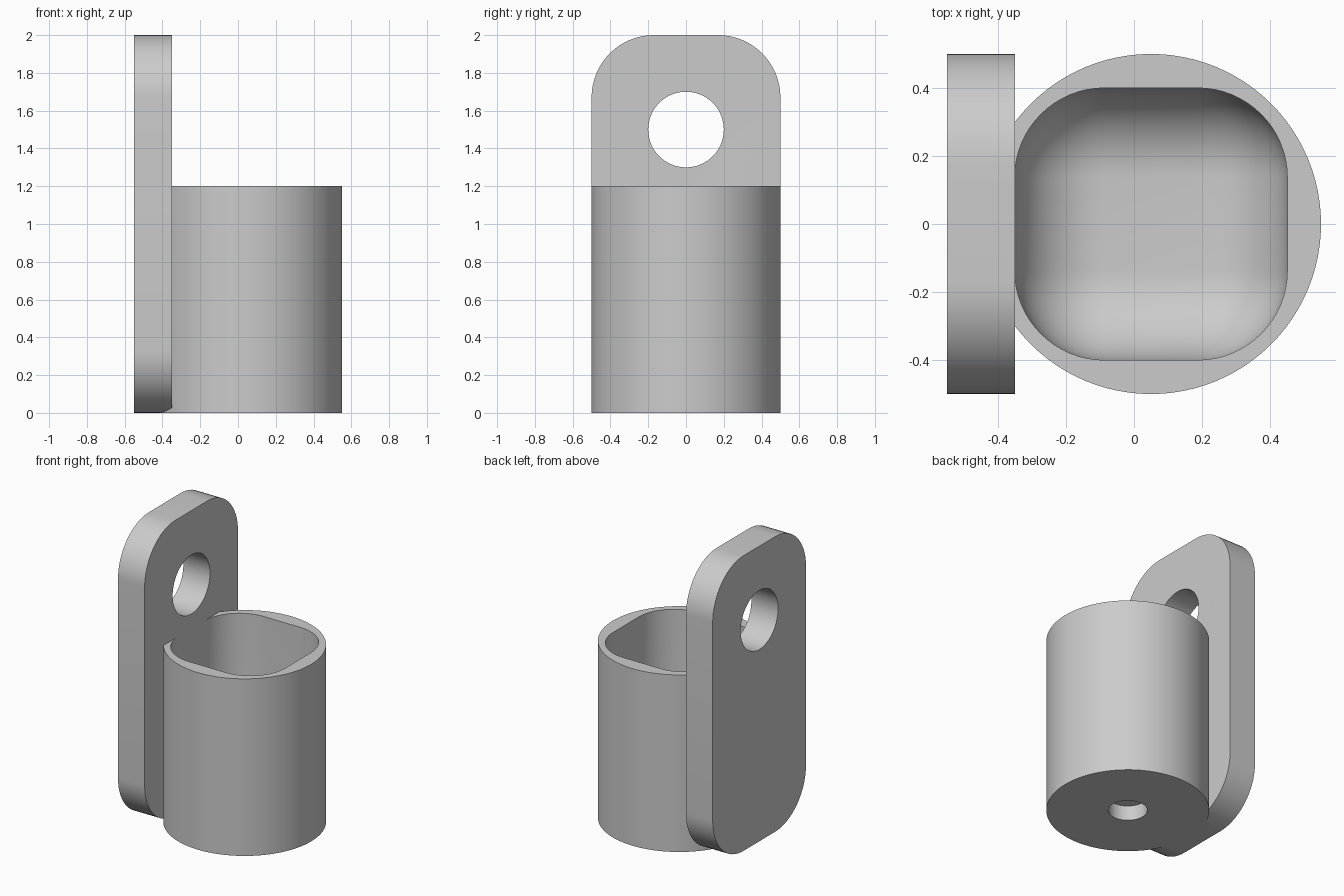
import bpy, bmesh, math
from mathutils import Matrix, Vector

if "Cube" in bpy.data.objects:
    bpy.data.objects.remove(bpy.data.objects["Cube"])

grey = bpy.data.materials.new("plain grey")
grey.use_nodes = True
grey.diffuse_color = (0.6, 0.6, 0.6, 1)
grey.node_tree.nodes["Principled BSDF"].inputs["Base Color"].default_value = (0.6, 0.6, 0.6, 1)


def make(name, bm, helper=False):
    bmesh.ops.recalc_face_normals(bm, faces=bm.faces)
    mesh = bpy.data.meshes.new(name)
    bm.to_mesh(mesh)
    bm.free()
    mesh.materials.append(grey)
    obj = bpy.data.objects.new(name, mesh)
    bpy.context.collection.objects.link(obj)
    obj.hide_render = helper
    obj.hide_set(helper)
    return obj


def cylinder(name, radius, depth, centre, along_x=False, helper=False):
    bm = bmesh.new()
    turn = Matrix.Rotation(math.pi / 2, 4, "Y") if along_x else Matrix()
    bmesh.ops.create_cone(bm, cap_ends=True, segments=96, radius1=radius, radius2=radius,
                          depth=depth, matrix=Matrix.Translation(centre) @ turn)
    return make(name, bm, helper)


def rounded_box(name, size, centre, radius, pick, helper=False):
    """Box whose edges chosen by pick(midpoint, direction) are rounded."""
    bm = bmesh.new()
    bmesh.ops.create_cube(bm, size=1, matrix=Matrix.Translation(centre) @ Matrix.Diagonal((*size, 1)))
    edges = []
    for e in bm.edges:
        a, b = e.verts[0].co, e.verts[1].co
        if pick((a + b) / 2 - Vector(centre), (b - a).normalized()):
            edges.append(e)
    bmesh.ops.bevel(bm, geom=edges, offset=radius, offset_type="OFFSET", segments=16,
                    profile=0.5, affect="EDGES", clamp_overlap=False)
    return make(name, bm, helper)


def boolean(obj, other, operation):
    mod = obj.modifiers.new(other.name, "BOOLEAN")
    mod.operation = operation
    mod.solver = "EXACT"
    mod.object = other


# Mounting plate with rounded corners and a hanging hole
plate = rounded_box("mounting_plate", (0.2, 1, 2), (-0.45, 0, 1), 0.33,
                    lambda mid, d: abs(d.x) > 0.9, helper=True)
boolean(plate, cylinder("hanging_hole_cutter", 0.2, 1, (-0.45, 0, 1.5), True, True), "DIFFERENCE")

# Round cup with a rounded-square cavity and a blind hole underneath
cup = cylinder("cup_holder", 0.5, 1.2, (0.05, 0, 0.6))
cavity = rounded_box("cavity_cutter", (0.802, 0.8, 1.2), (0.05, 0, 0.8), 0.264,
                     lambda mid, d: abs(d.z) > 0.9 or mid.z < 0, helper=True)
boolean(cup, cavity, "DIFFERENCE")
boolean(cup, cylinder("base_hole_cutter", 0.12, 0.2, (0.05, 0, 0), False, True), "DIFFERENCE")
boolean(cup, plate, "UNION")

# Apply the cuts and smooth the curved walls
bpy.context.view_layer.update()
result = bpy.data.meshes.new_from_object(cup.evaluated_get(bpy.context.evaluated_depsgraph_get()))
cup.modifiers.clear()
cup.data = result
for o in list(bpy.data.objects):
    if o.hide_render and o.name.endswith(("_cutter", "mounting_plate")):
        bpy.data.objects.remove(o)
bpy.ops.object.select_all(action="DESELECT")
cup.select_set(True)
bpy.context.view_layer.objects.active = cup
bpy.ops.object.shade_smooth_by_angle(angle=math.radians(30))
